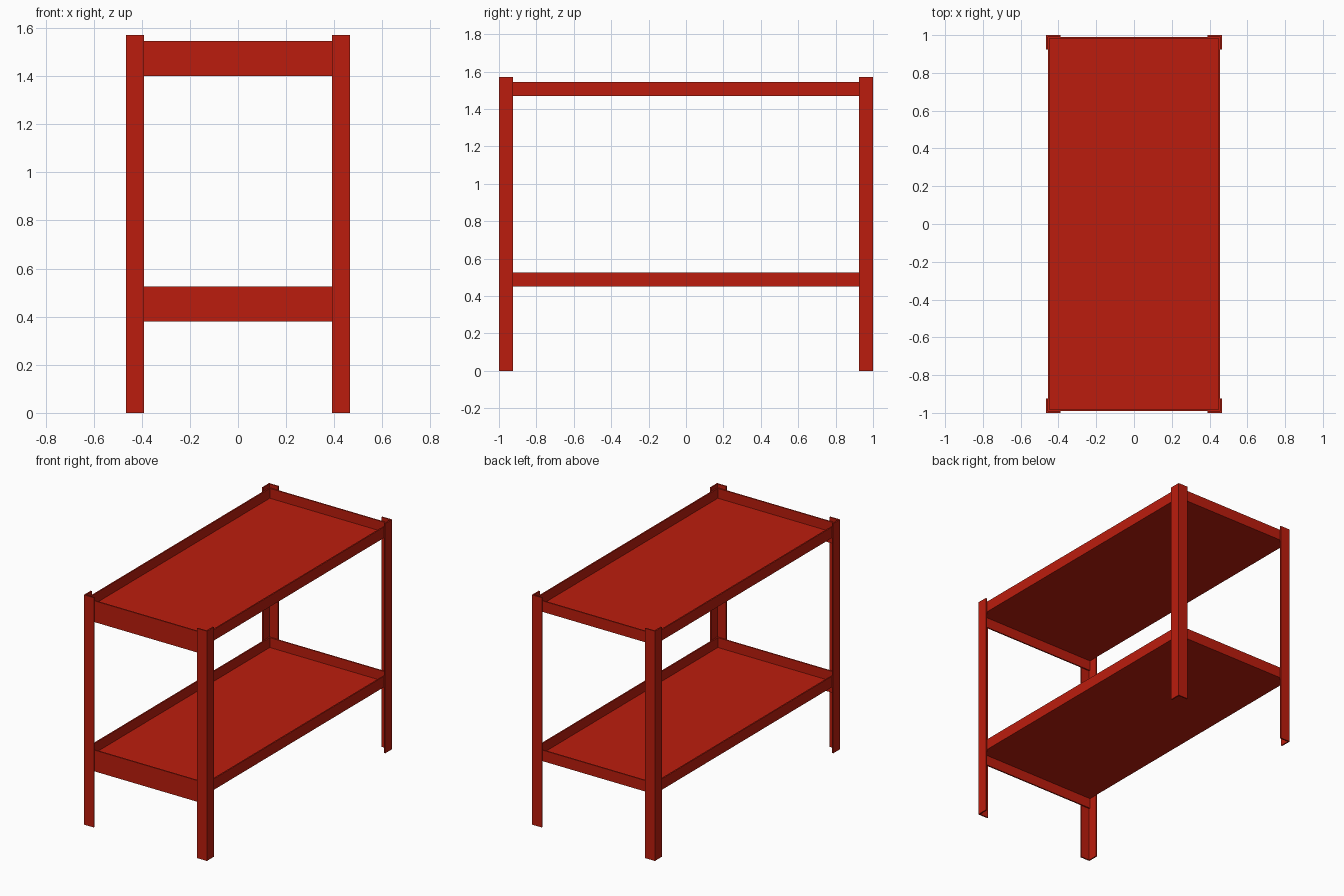
import bpy, bmesh

if "Cube" in bpy.data.objects:
    bpy.data.objects.remove(bpy.data.objects["Cube"])

X, Y, H = 0.465, 1.0, 1.57   # outer half sizes and height
W, T = 0.075, 0.009          # post flange width, sheet thickness

red = bpy.data.materials.new("red_paint")
red.diffuse_color = (0.5, 0.012, 0.004, 1)
red.use_nodes = True
red.node_tree.nodes["Principled BSDF"].inputs["Base Color"].default_value = red.diffuse_color


def prism(name, pts, z0, z1):
    """Extrude a plan outline from z0 to z1."""
    bm = bmesh.new()
    face = bm.faces.new([bm.verts.new((x, y, z0)) for x, y in pts])
    top = bmesh.ops.extrude_face_region(bm, geom=[face])["geom"]
    for v in top:
        if isinstance(v, bmesh.types.BMVert):
            v.co.z = z1
    bmesh.ops.recalc_face_normals(bm, faces=bm.faces)
    me = bpy.data.meshes.new(name)
    bm.to_mesh(me)
    bm.free()
    me.materials.append(red)
    ob = bpy.data.objects.new(name, me)
    bpy.context.collection.objects.link(ob)


def box(name, x0, x1, y0, y1, z0, z1):
    prism(name, [(x0, y0), (x1, y0), (x1, y1), (x0, y1)], z0, z1)


# L-section corner posts
for sx, side in ((-1, "left"), (1, "right")):
    for sy, end in ((-1, "front"), (1, "back")):
        outline = [(X, Y), (X - W, Y), (X - W, Y - T),
                   (X - T, Y - T), (X - T, Y - W), (X, Y - W)]
        prism(f"{end}_{side}_post", [(sx * x, sy * y) for x, y in outline], 0, H)

# Each level: side beams, back beam, deeper front beam, thin shelf panel
bx, by = X - T, Y - T
for level, zb in (("lower", 0.45), ("upper", 1.47)):
    zt = zb + 0.075
    for s, side in ((-1, "left"), (1, "right")):
        x0, x1 = sorted((s * bx, s * (bx - T)))
        box(f"{level}_{side}_beam", x0, x1, -by + T, by - T, zb, zt)
    box(f"{level}_back_beam", -bx, bx, by - T, by, zb, zt)
    box(f"{level}_front_beam", -bx, bx, -by, -by + T, zb - 0.07, zt)
    box(f"{level}_shelf", -bx + T, bx - T, -by + T, by - T, zb, zb + 0.008)
